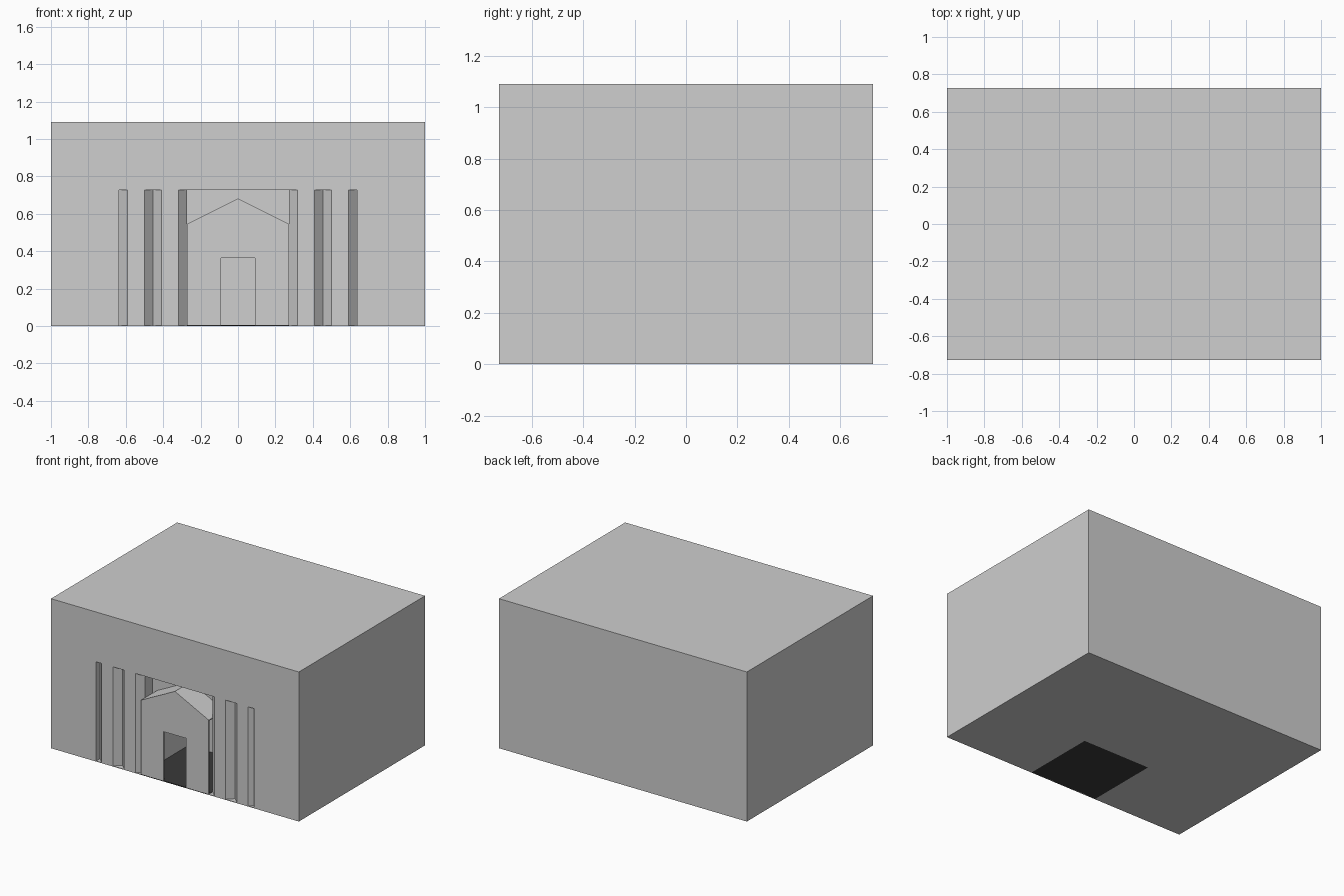
import bpy, bmesh
from mathutils import Vector

if "Cube" in bpy.data.objects:
    bpy.data.objects.remove(bpy.data.objects["Cube"])

U = 2 / 11            # building module: block is 11 x 8 x 6 modules
FRONT = -4 * U
LIFT = 0.004          # thickness of the recess floor


def material(name, v):
    m = bpy.data.materials.new(name)
    m.diffuse_color = (v, v, v, 1)
    m.use_nodes = True
    m.node_tree.nodes["Principled BSDF"].inputs["Base Color"].default_value = m.diffuse_color
    return m


STONE = material("grey_stone", 0.62)
DARK = material("black_floor", 0.042)


def prism(name, pts, offset, mat):
    """Extrude a 3D polygon along an offset vector."""
    bm = bmesh.new()
    f = bm.faces.new([bm.verts.new(p) for p in pts])
    r = bmesh.ops.extrude_face_region(bm, geom=[f], use_keep_orig=True)
    vs = [g for g in r["geom"] if isinstance(g, bmesh.types.BMVert)]
    bmesh.ops.translate(bm, verts=vs, vec=Vector(offset))
    bmesh.ops.recalc_face_normals(bm, faces=bm.faces)
    me = bpy.data.meshes.new(name)
    bm.to_mesh(me)
    bm.free()
    me.materials.append(mat)
    ob = bpy.data.objects.new(name, me)
    bpy.context.collection.objects.link(ob)
    return ob


def box(name, x, y0, y1, z0, z1, mat):
    pts = [(-x, y0, z0), (x, y0, z0), (x, y1, z0), (-x, y1, z0)]
    return prism(name, pts, (0, 0, z1 - z0), mat)


# stone block with a colonnade recess and a room cut into it
block = box("stone_block", 1, FRONT, -FRONT, 0, 6 * U, STONE)
recess = box("recess_cutter", 3.5 * U, FRONT - 0.1, FRONT + U, LIFT, 4 * U, STONE)
room = box("room_cutter", 1.5 * U, FRONT - 0.1, FRONT + 3 * U, -0.1, 3 * U, STONE)
for cutter in (recess, room):
    m = block.modifiers.new(cutter.name, 'BOOLEAN')
    m.operation = 'DIFFERENCE'
    m.solver = 'EXACT'
    m.object = cutter
bpy.context.view_layer.update()
deps = bpy.context.evaluated_depsgraph_get()
block.data = bpy.data.meshes.new_from_object(block.evaluated_get(deps))
block.modifiers.clear()
for cutter in (recess, room):
    bpy.data.objects.remove(cutter)

# dark floor of the room
box("room_floor", 1.5 * U, FRONT, FRONT + 3 * U, 0, 0.006, DARK)

# chamfered columns, two on each side
a, c = 0.5 * U, 0.25 * U
outline = [(-c, -a), (c, -a), (a, -c), (a, c), (c, a), (-c, a), (-a, c), (-a, -c)]
for i, k in enumerate((-3, -2, 2, 3)):
    pts = [(k * U + x, FRONT + a + y, LIFT) for x, y in outline]
    prism("column_%d" % (i + 1), pts, (0, 0, 4 * U - LIFT), STONE)

# thin gabled front wall with a doorway
w, d, eave, ridge, door = 1.5 * U, 0.5 * U, 3 * U, 3.75 * U, 2 * U
t = 0.008
wall = [(-w, 0), (-d, 0), (-d, door), (d, door), (d, 0), (w, 0),
        (w, eave), (0, ridge), (-w, eave)]
prism("gable_wall", [(x, FRONT, z) for x, z in wall], (0, t, 0), STONE)

# pitched roof behind the gable
roof = [(-w, eave), (0, ridge), (w, eave),
        (w, eave - t), (0, ridge - t), (-w, eave - t)]
prism("pitched_roof", [(x, FRONT + t, z) for x, z in roof], (0, U - t, 0), STONE)
